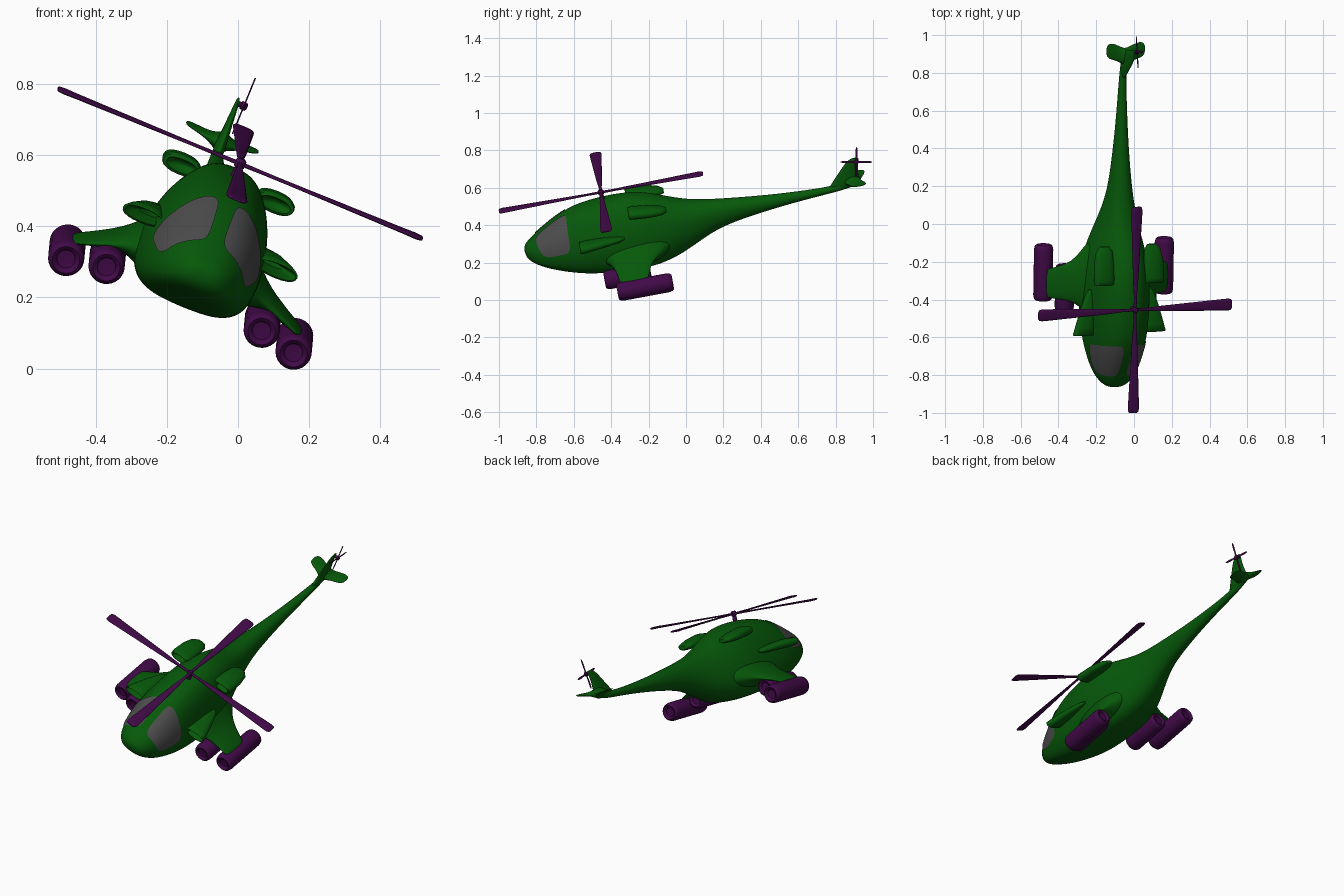
import bpy, bmesh, math
from mathutils import Vector, Matrix
from mathutils.bvhtree import BVHTree

if "Cube" in bpy.data.objects:
    bpy.data.objects.remove(bpy.data.objects["Cube"])

# The aircraft is modelled upright around its rotor centre, then banked and pitched
X = Vector((0.923, 0.054, -0.38)).normalized()
Y = Vector((0.018, 0.983, 0.182))
Y = (Y - X * Y.dot(X)).normalized()
Z = X.cross(Y)
POSE = Matrix((X, Y, Z)).transposed().to_4x4()
POSE.translation = (0.006, -0.455, 0.576)
EX, EY, EZ = Vector((1, 0, 0)), Vector((0, 1, 0)), Vector((0, 0, 1))


def material(name, rgb):
    m = bpy.data.materials.new(name)
    m.diffuse_color = (*rgb, 1)
    m.use_nodes = True
    m.node_tree.nodes["Principled BSDF"].inputs["Base Color"].default_value = m.diffuse_color
    return m


GREEN = material("dark_green", (0.002, 0.1, 0.003))
PURPLE = material("dark_purple", (0.053, 0.003, 0.065))
GREY = material("window_grey", (0.075, 0.075, 0.075))


def finish(name, bm, mat, subsurf=0, mirror=False, angle=45, local=None):
    bmesh.ops.recalc_face_normals(bm, faces=bm.faces)
    me = bpy.data.meshes.new(name)
    bm.to_mesh(me)
    bm.free()
    me.materials.append(mat)
    ob = bpy.data.objects.new(name, me)
    bpy.context.collection.objects.link(ob)
    ob.matrix_world = POSE @ (local or Matrix())
    bpy.ops.object.select_all(action='DESELECT')
    ob.select_set(True)
    bpy.context.view_layer.objects.active = ob
    bpy.ops.object.shade_smooth_by_angle(angle=math.radians(angle))
    if mirror:
        ob.modifiers.new("mirror", 'MIRROR')
    if subsurf:
        s = ob.modifiers.new("smooth", 'SUBSURF')
        s.levels = s.render_levels = subsurf
    return ob


def ring(c, e1, e2, a, b, p=1.0, n=16, taper=0.0):
    # taper narrows the top and lowers the widest line
    pts = []
    for i in range(n):
        t = 2 * math.pi * i / n
        co, si = math.cos(t), math.sin(t)
        u = math.copysign(abs(co) ** p, co) * (1 - taper * max(si, 0))
        w = math.copysign(abs(si) ** p, si)
        w -= .7 * taper * (1 - w * w)
        pts.append(Vector(c) + e1 * a * u + e2 * b * w)
    return pts


def loft(name, rings, mat, **kw):
    bm = bmesh.new()
    vs = [[bm.verts.new(p) for p in r] for r in rings]
    n = len(vs[0])
    for r0, r1 in zip(vs, vs[1:]):
        for i in range(n):
            j = (i + 1) % n
            bm.faces.new((r0[i], r0[j], r1[j], r1[i]))
    bm.faces.new(vs[0])
    bm.faces.new(vs[-1])
    return finish(name, bm, mat, **kw)


# Fuselage and tail boom: station, top, bottom, half width, squareness, top taper
stations = [(-.46, -.24, -.268, .025, .9, 0), (-.447, -.215, -.298, .066, .8, .1),
            (-.40, -.183, -.328, .108, .72, .2), (-.33, -.138, -.36, .138, .7, .26),
            (-.22, -.073, -.398, .166, .7, .3), (-.1, -.04, -.428, .18, .7, .3),
            (.1, -.03, -.445, .184, .7, .3), (.22, -.05, -.447, .17, .74, .26),
            (.32, -.09, -.434, .142, .8, .17), (.42, -.13, -.398, .108, .85, .08),
            (.52, -.153, -.35, .08, .9, 0), (.63, -.167, -.31, .06, .95, 0),
            (.83, -.19, -.28, .041, 1, 0), (1.03, -.205, -.258, .028, 1, 0),
            (1.2, -.211, -.247, .02, 1, 0), (1.34, -.2, -.236, .012, 1, 0)]
hull = loft("fuselage", [ring((0, v, (t + b) / 2), EX, EZ, a, (t - b) / 2, p, 24, k)
                         for v, t, b, a, p, k in stations], GREEN, subsurf=2, angle=180)

# Windscreen panes laid on the nose as thin plates
bpy.context.view_layer.update()
tree = BVHTree.FromObject(hull, bpy.context.evaluated_depsgraph_get())
A, B, C, D = [Vector(q) for q in ((.02, -.385, -.17), (.026, -.195, -.06),
                                  (.175, -.21, -.245), (.10, -.355, -.268))]
bm = bmesh.new()
N = 16
grid = []
for i in range(N + 1):
    row = []
    for j in range(N + 1):
        s, t = 2 * i / N - 1, 2 * j / N - 1
        # pull the square's corners in to round them
        s, t = s * (1 - .14 * t ** 4 * s * s), t * (1 - .14 * s ** 4 * t * t)
        s, t = (s + 1) / 2, (t + 1) / 2
        q = A.lerp(B, s).lerp(D.lerp(C, s), t)
        q += Vector((.5, -.3, .3)) * .12 * s * t * (1 - t)
        co, no, _, _ = tree.find_nearest(q)
        row.append(bm.verts.new(co + no * .004))
    grid.append(row)
for i in range(N):
    for j in range(N):
        bm.faces.new((grid[i][j], grid[i + 1][j], grid[i + 1][j + 1], grid[i][j + 1]))
finish("windscreen_panes", bm, GREY, mirror=True, angle=180)

# Stub wings that carry the pods, flaring into the hull
loft("stub_wings", [ring((u, v, w), EY, EZ, c / 2, t / 2, 1, 20) for u, v, w, c, t in
                    [(.10, .12, -.31, .46, .21), (.15, .12, -.32, .38, .16), (.185, .115, -.331, .29, .095),
                     (.225, .105, -.345, .22, .055), (.28, .098, -.368, .18, .034),
                     (.33, .093, -.389, .165, .024), (.352, .093, -.398, .14, .014)]],
     GREEN, mirror=True, subsurf=1, angle=180)

# Capsule pods with recessed ends: radius, position along the half length
half = [(0, .9), (.25, .9), (.5, .91), (.55, .96), (.75, 1), (.92, .95), (1, .82)]
for name, u, v, w, h in (("outer_pods", .346, .143, -.442, .15), ("inner_pods", .236, .06, -.408, .125)):
    prof = [(max(r, .02), -y * h) for r, y in half] + [(max(r, .02), y * h) for r, y in reversed(half)]
    loft(name, [ring((u, v + y, w), EX, EZ, r * .051, r * .051, 1, 28) for r, y in prof],
         PURPLE, mirror=True)

# Upper side nacelles with a shallow mouth
loft("upper_nacelles", [ring((u, v, w), EX, EZ, a, b, .85, 20) for u, v, w, a, b in
                        [(.142, .15, -.092, .01, .004), (.142, .138, -.092, .042, .015),
                         (.142, .124, -.092, .046, .019), (.142, .127, -.092, .055, .026),
                         (.142, .15, -.092, .058, .029), (.142, .24, -.101, .055, .027),
                         (.138, .30, -.108, .046, .02), (.135, .328, -.112, .026, .01)]],
     GREEN, mirror=True, angle=60)

# Lower air scoops, wide at the front and merging into the hull behind
loft("air_scoops", [ring((u, v, w), EX, EZ, a, b, .85, 20) for u, v, w, a, b in
                    [(.19, -.10, -.212, .03, .006), (.2, -.14, -.212, .05, .013),
                     (.204, -.163, -.212, .056, .019), (.204, -.16, -.212, .061, .024),
                     (.198, -.12, -.212, .055, .025), (.18, -.02, -.214, .042, .021),
                     (.166, .05, -.217, .03, .014), (.158, .08, -.218, .018, .006)]],
     GREEN, mirror=True, angle=60)

# Tail fin: sections stacked upward (leading edge, trailing edge, half thickness)
loft("tail_fin", [ring((0, (l + t) / 2, w), EY, EX, (t - l) / 2, h, 1, 16) for w, l, t, h in
                  [(-.236, 1.21, 1.345, .012), (-.215, 1.2, 1.37, .018), (-.19, 1.222, 1.372, .015),
                   (-.14, 1.268, 1.372, .01), (-.095, 1.308, 1.385, .007), (-.077, 1.333, 1.388, .005),
                   (-.071, 1.355, 1.38, .003)]], GREEN, subsurf=1, angle=180)

# Horizontal stabiliser
loft("stabiliser", [ring((u, v, w), EY, EZ, c, h, 1, 16) for u, v, w, c, h in
                    [(0, 1.33, -.2, .046, .034), (.02, 1.335, -.2, .045, .02), (.045, 1.35, -.198, .044, .01),
                     (.08, 1.362, -.195, .045, .006), (.1, 1.364, -.193, .038, .005),
                     (.111, 1.365, -.192, .02, .002)]],
     GREEN, mirror=True, subsurf=1, angle=180)

# Main rotor: mast, hub and four blades
loft("rotor_mast", [ring((0, 0, w), EX, EY, r, r, 1, 16) for w, r in
                    [(-.08, .018), (-.03, .012), (-.012, .011), (-.01, .015), (.01, .015), (.015, .01)]], PURPLE)
for i in range(4):
    loft("rotor_blade", [ring((0, r, 0), EX, EZ, a, h, .7, 12) for r, a, h in
                         [(0, .008, .006), (.07, .008, .005), (.14, .014, .004), (.5, .031, .005),
                          (.535, .032, .006), (.55, .028, .005), (.555, .02, .003)]],
         PURPLE, local=Matrix.Rotation(i * math.pi / 2, 4, 'Z'))

# Tail rotor on the right of the fin
hub = Matrix.Translation((.02, 1.372, -.088))
loft("tail_rotor_hub", [ring((x, 0, 0), EY, EZ, r, r, 1, 14) for x, r in
                        [(-.022, .008), (-.008, .008), (-.006, .012), (.008, .012), (.012, .006)]], PURPLE, local=hub)
for i in range(4):
    loft("tail_rotor_blade", [ring((.002, 0, r), EY, EX, a, .002, .8, 10) for r, a in
                              [(0, .006), (.03, .005), (.05, .0065), (.075, .005), (.085, .002)]],
         PURPLE, local=hub @ Matrix.Rotation(i * math.pi / 2 - .2, 4, 'X'))
